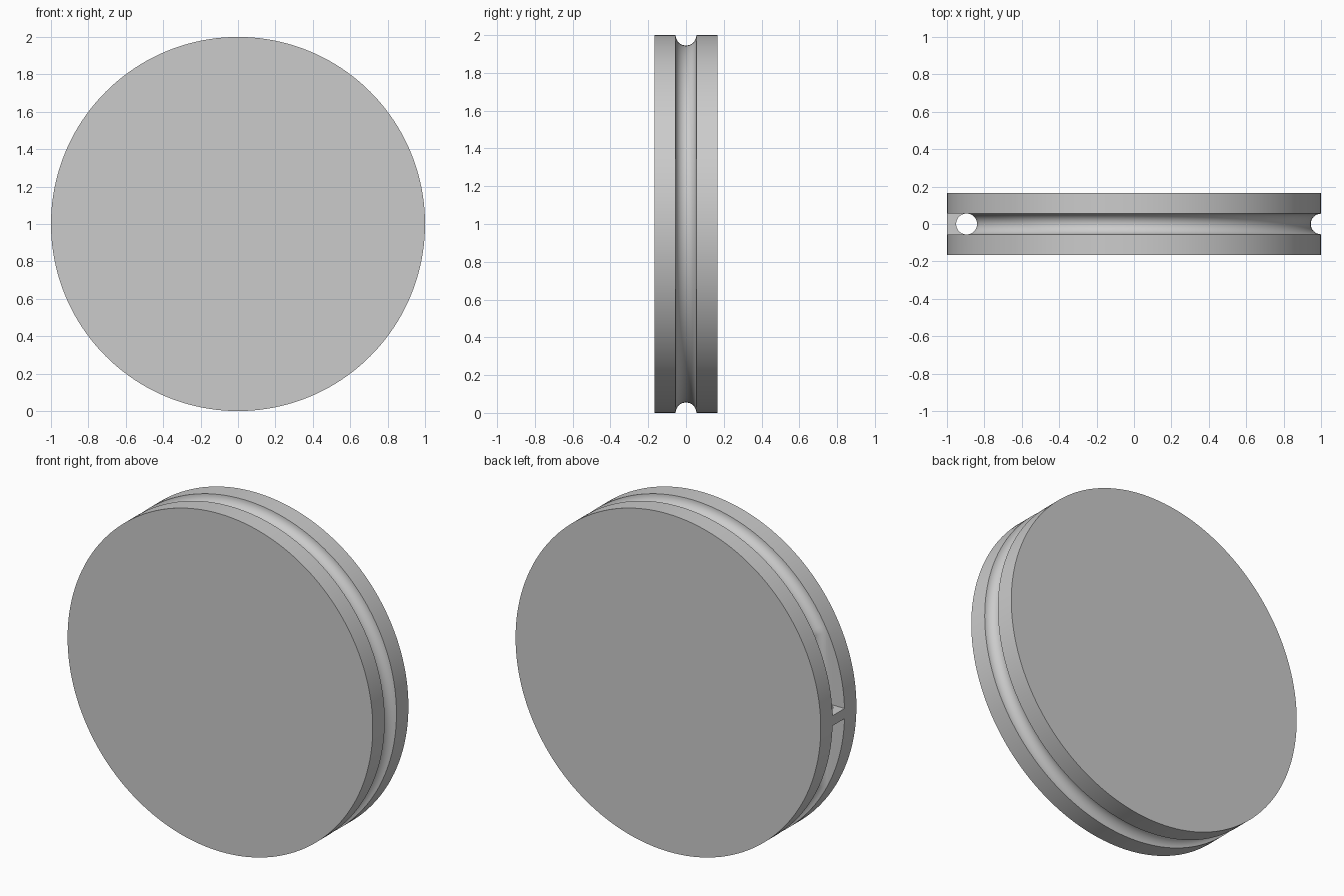
import bpy, bmesh, math

RADIUS, HALF, GROOVE, SLOT_X, SEGS = 1.0, 0.167, 0.055, -0.895, 160

cube = bpy.data.objects.get("Cube")
if cube:
    bpy.data.objects.remove(cube, do_unlink=True)

grey = bpy.data.materials.new("light grey")
grey.use_nodes = True
colour = (0.6, 0.6, 0.6, 1)
grey.diffuse_color = colour
grey.node_tree.nodes["Principled BSDF"].inputs["Base Color"].default_value = colour


def loft(name, rings, closed=False):
    """Join equal rings of points with quads and cap both ends."""
    bm = bmesh.new()
    loops = [[bm.verts.new(p) for p in ring] for ring in rings]
    n = len(loops[0])
    for a, b in zip(loops, loops[1:]):
        for i in range(n):
            j = (i + 1) % n
            bm.faces.new((a[i], a[j], b[j], b[i]))
    bm.faces.new(loops[0])
    bm.faces.new(loops[-1])
    bmesh.ops.recalc_face_normals(bm, faces=bm.faces)
    mesh = bpy.data.meshes.new(name)
    bm.to_mesh(mesh)
    bm.free()
    mesh.materials.append(grey)
    obj = bpy.data.objects.new(name, mesh)
    bpy.context.collection.objects.link(obj)
    return obj


def circle(r, y):
    angles = [2 * math.pi * i / SEGS for i in range(SEGS)]
    return [(r * math.cos(a), y, 1 + r * math.sin(a)) for a in angles]


def half_round(r, side, steps=24):
    """Half circle in plan around the slot axis, bulging towards side."""
    angles = [math.pi * (i / steps - 0.5) for i in range(steps + 1)]
    return [(SLOT_X + side * r * math.cos(a), r * math.sin(a)) for a in angles]


def prism(name, outline, bottom, top):
    return loft(name, [[(x, y, z) for x, y in outline] for z in (bottom, top)])


def smooth(obj):
    bpy.ops.object.select_all(action='DESELECT')
    obj.select_set(True)
    bpy.context.view_layer.objects.active = obj
    bpy.ops.object.shade_smooth_by_angle(angle=math.radians(30))


# Disc with a half-round groove in its rim
steps = 16
profile = [(RADIUS, -HALF)]
for i in range(steps + 1):
    a = math.pi * (i / steps - 0.5)
    profile.append((RADIUS - GROOVE * math.cos(a), GROOVE * math.sin(a)))
profile.append((RADIUS, HALF))
disc = loft("grooved_disc", [circle(r, y) for r, y in profile])

# Straight round-bottomed slot across one side of the rim
w = GROOVE + 0.001
cutter = prism("slot_cutter", half_round(w, 1) + [(-1.2, w), (-1.2, -w)], 0.2, 1.8)
cutter.hide_render = True
cut = disc.modifiers.new("slot", 'BOOLEAN')
cut.operation, cut.solver, cut.object = 'DIFFERENCE', 'EXACT', cutter
bpy.context.view_layer.objects.active = disc
bpy.ops.object.modifier_apply(modifier="slot")
bpy.data.objects.remove(cutter, do_unlink=True)
smooth(disc)

# Small bar that bridges the slot, hollowed on its inner side
bridge = prism("slot_bridge", half_round(w, -1) + [(-RADIUS, w), (-RADIUS, -w)], 0.97, 1.03)
smooth(bridge)
